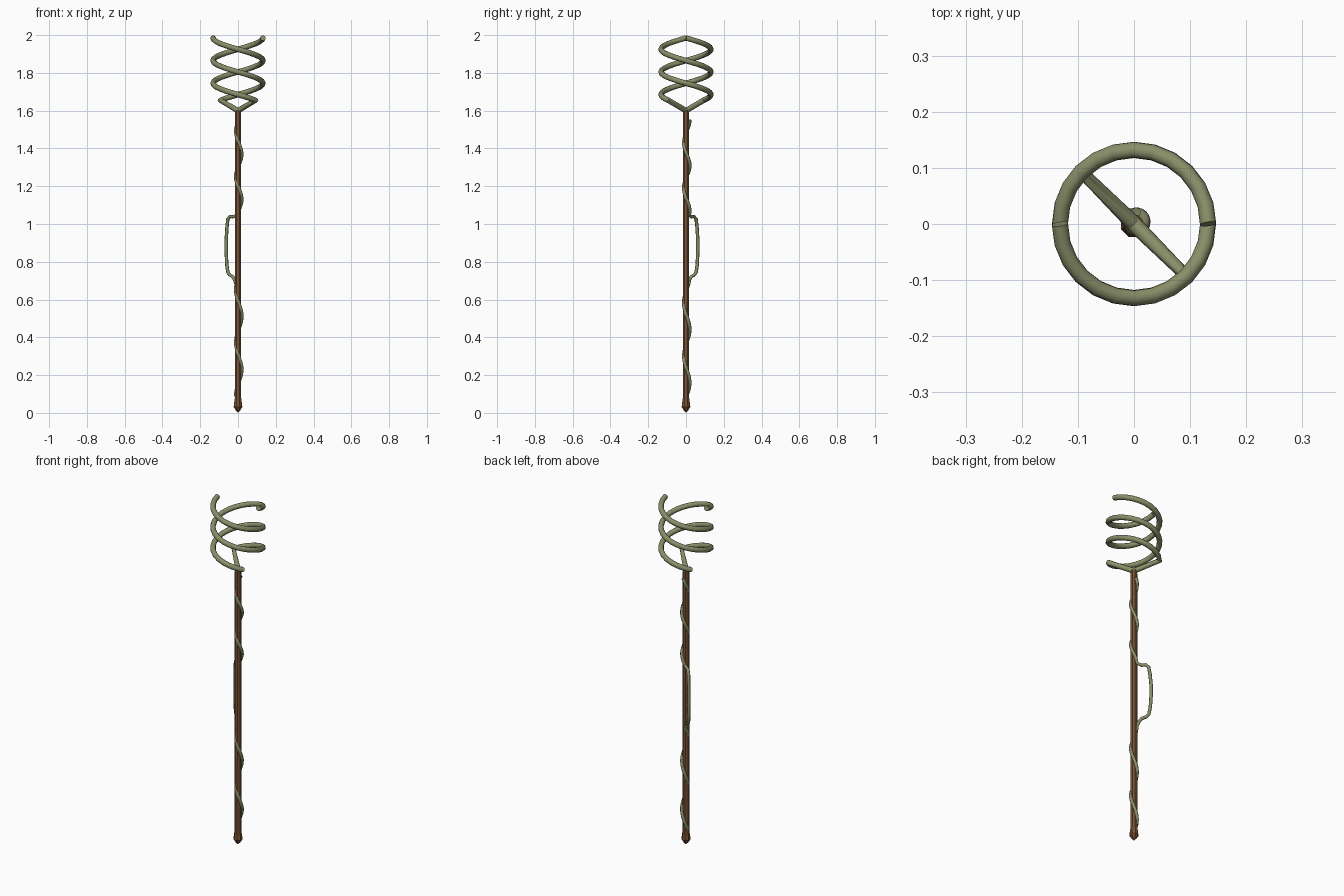
import bpy, bmesh
from math import sin, cos, radians, pi

if "Cube" in bpy.data.objects:
    bpy.data.objects.remove(bpy.data.objects["Cube"])


def material(name, rgb):
    m = bpy.data.materials.new(name)
    m.diffuse_color = (*rgb, 1)
    m.use_nodes = True
    m.node_tree.nodes["Principled BSDF"].inputs["Base Color"].default_value = m.diffuse_color
    return m


wood = material("wood", (0.19, 0.085, 0.035))
vine = material("vine_green", (0.25, 0.27, 0.14))


def smooth(ob, angle):
    bpy.ops.object.select_all(action='DESELECT')
    ob.select_set(True)
    bpy.context.view_layer.objects.active = ob
    bpy.ops.object.shade_smooth_by_angle(angle=radians(angle))


def tube(name, pts, radius, mat, res=2):
    cu = bpy.data.curves.new(name, 'CURVE')
    cu.dimensions = '3D'
    cu.bevel_depth = radius
    cu.bevel_resolution = res
    cu.use_fill_caps = True
    sp = cu.splines.new('POLY')
    sp.points.add(len(pts) - 1)
    for p, co in zip(sp.points, pts):
        p.co = (*co, 1)
    ob = bpy.data.objects.new(name, cu)
    bpy.context.collection.objects.link(ob)
    bpy.ops.object.select_all(action='DESELECT')
    ob.select_set(True)
    bpy.context.view_layer.objects.active = ob
    bpy.ops.object.convert(target='MESH')
    ob = bpy.context.object
    ob.data.materials.clear()
    ob.data.materials.append(mat)
    smooth(ob, 50)
    return ob


def helix(r, a0, a1, z0, z1, step=15, off=0.0):
    n = round(abs(a1 - a0) / step)
    out = []
    for i in range(n + 1):
        t = i / n
        a = radians(a0 + (a1 - a0) * t)
        out.append((off + r * cos(a), off + r * sin(a), z0 + (z1 - z0) * t))
    return out


# shaft with flared, pointed foot
SIDES = 8
profile = [(0.012, 0.012), (0.025, 0.032), (0.0185, 0.078), (0.0175, 1.6)]
bm = bmesh.new()
rings = [[bm.verts.new((r * cos(2 * pi * (i + .5) / SIDES), r * sin(2 * pi * (i + .5) / SIDES), z))
          for i in range(SIDES)] for r, z in profile]
for lo, hi in zip(rings, rings[1:]):
    for i in range(SIDES):
        j = (i + 1) % SIDES
        bm.faces.new((lo[i], lo[j], hi[j], hi[i]))
tip = bm.verts.new((0, 0, 0))
for i in range(SIDES):
    bm.faces.new((tip, rings[0][(i + 1) % SIDES], rings[0][i]))
bm.faces.new(rings[-1])
me = bpy.data.meshes.new("shaft")
bm.to_mesh(me)
bm.free()
shaft = bpy.data.objects.new("shaft", me)
bpy.context.collection.objects.link(shaft)
me.materials.append(wood)
smooth(shaft, 30)

# crown: two opposite coils rising from the top of the shaft
for k, start in enumerate((0, 180)):
    coil = helix(0.132, start, start + 495, 1.985, 1.655)
    tube(f"crown_coil_{k + 1}", coil + [(0, 0, 1.6)], 0.0145, vine, 3)

# wrapped vine: upper wrap, grip loop standing off the shaft, lower wrap
D = 0.7071
loop = [(0.038, 1.038), (0.06, 1.04), (0.076, 1.025), (0.083, 0.98), (0.088, 0.92),
        (0.088, 0.85), (0.084, 0.785), (0.076, 0.745), (0.062, 0.73), (0.04, 0.722), (0.026, 0.705)]
path = helix(0.0165, 90, 845, 1.55, 1.047, 20, 0.004)
path += [(-r * D, r * D, z) for r, z in loop]
path += helix(0.0165, 145, 900, 0.68, 0.09, 20, 0.004)
tube("wrapped_vine", path, 0.009, vine)
